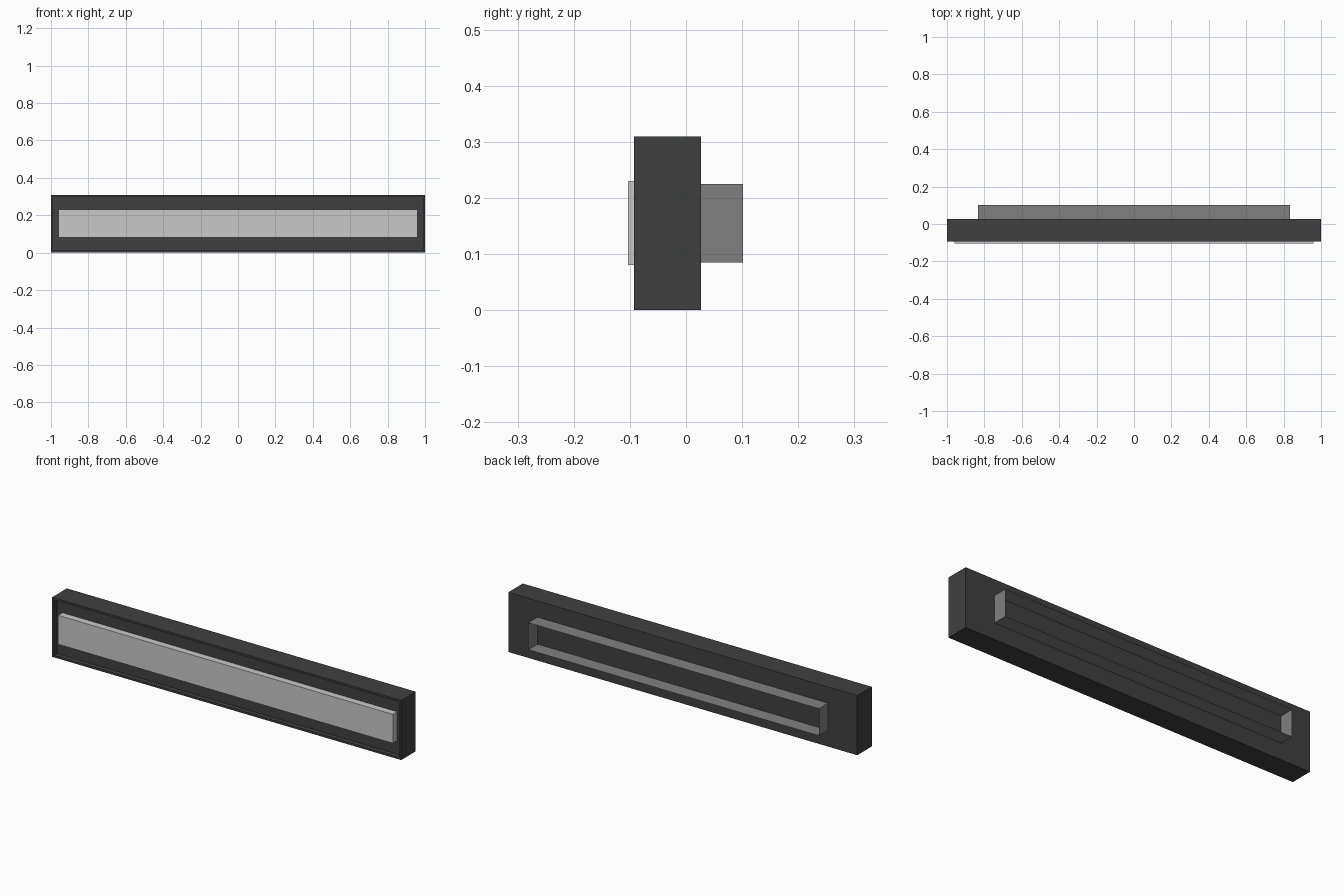
import bpy, bmesh
from mathutils import Matrix

if "Cube" in bpy.data.objects:
    bpy.data.objects.remove(bpy.data.objects["Cube"])


def material(name, v):
    m = bpy.data.materials.new(name)
    m.diffuse_color = (v, v, v, 1)
    m.use_nodes = True
    m.node_tree.nodes["Principled BSDF"].inputs["Base Color"].default_value = m.diffuse_color
    return m


dark = material("dark grey", 0.051)
mid = material("mid grey", 0.216)
light = material("light grey", 0.578)


def box(bm, x, y0, y1, z0, z1):
    """Box spanning -x..x, y0..y1, z0..z1."""
    size = Matrix.Diagonal((2 * x, y1 - y0, z1 - z0, 1))
    place = Matrix.Translation((0, (y0 + y1) / 2, (z0 + z1) / 2))
    bmesh.ops.create_cube(bm, size=1, matrix=place @ size)
    bm.normal_update()


def finish(bm, name, mat):
    mesh = bpy.data.meshes.new(name)
    bm.to_mesh(mesh)
    bm.free()
    mesh.materials.append(mat)
    ob = bpy.data.objects.new(name, mesh)
    bpy.context.collection.objects.link(ob)


def facing(bm, sign):
    return [f for f in bm.faces if f.normal.y * sign > 0.9]


# Housing: long slab with a thin rim around a recessed front
bm = bmesh.new()
box(bm, 1.0, -0.0925, 0.0265, 0, 0.309)
front = facing(bm, -1)
bmesh.ops.inset_region(bm, faces=front, thickness=0.015)
floor = bmesh.ops.extrude_face_region(bm, geom=front)
verts = [g for g in floor["geom"] if isinstance(g, bmesh.types.BMVert)]
bmesh.ops.translate(bm, verts=verts, vec=(0, 0.025, 0))
bmesh.ops.delete(bm, geom=[f for f in front if f.is_valid], context="FACES")
bmesh.ops.recalc_face_normals(bm, faces=bm.faces)
finish(bm, "housing", dark)

# Front panel standing on the recess floor
bm = bmesh.new()
box(bm, 0.96, -0.103, -0.0675, 0.08, 0.23)
finish(bm, "front_panel", light)

# Rear collar: open thin-walled rectangular tube
bm = bmesh.new()
box(bm, 0.833, 0.0265, 0.102, 0.085, 0.225)
bmesh.ops.delete(bm, geom=facing(bm, 1) + facing(bm, -1), context="FACES_ONLY")
finish(bm, "rear_collar", mid)
